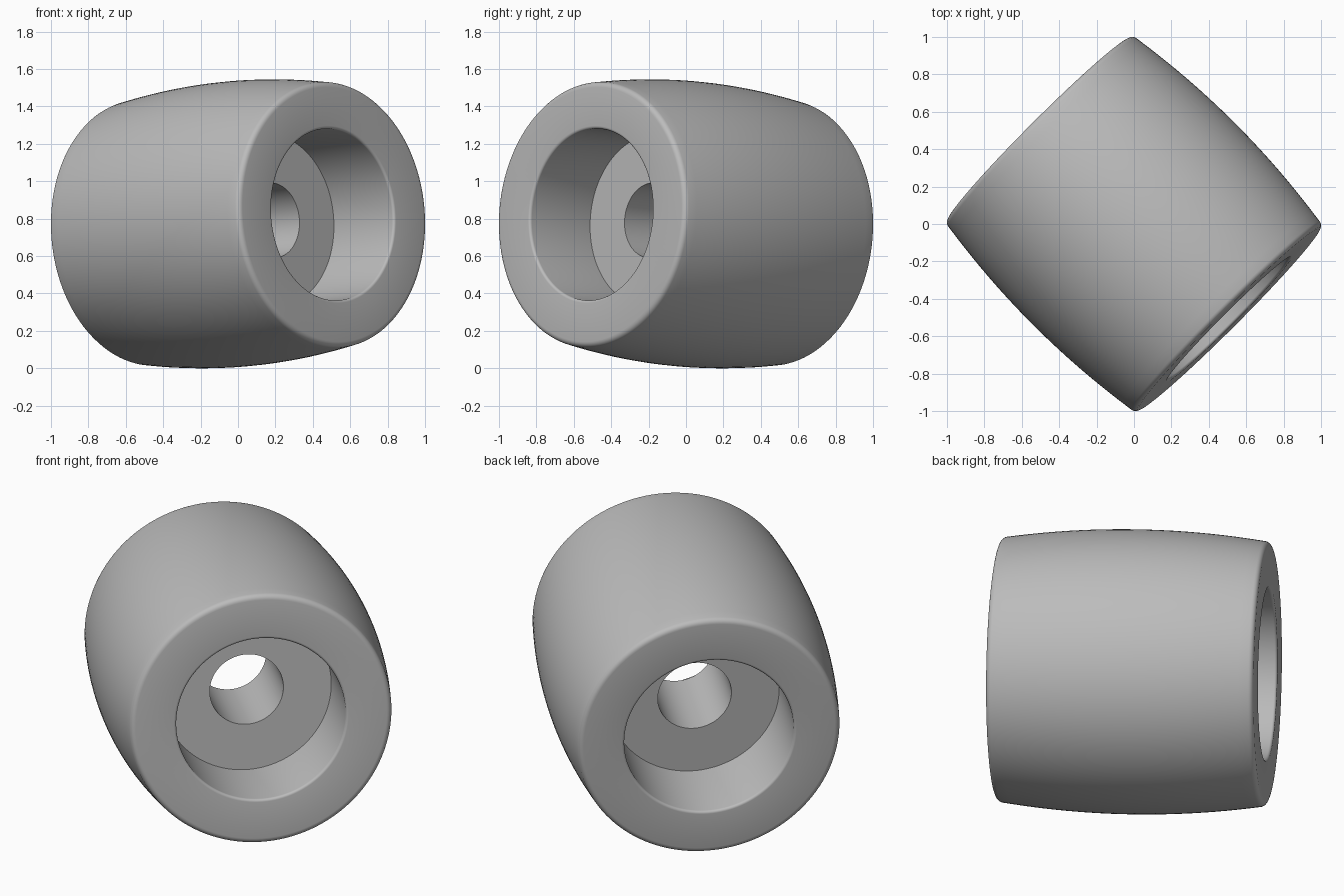
import bpy, bmesh
from math import sin, cos, pi, radians
from mathutils import Matrix

if "Cube" in bpy.data.objects:
    bpy.data.objects.remove(bpy.data.objects["Cube"], do_unlink=True)

HALF_LEN, MID_R, RIM_R = 0.72, 0.763, 0.712
POCKET_R, BORE_R, FLOOR = 0.46, 0.2, 0.265
OUT_F, IN_F = 0.03, 0.015
SEGMENTS = 128


def arc(cx, cr, radius, start, end, steps=5):
    """Fillet points as (axial, radial) pairs."""
    angles = [radians(start + (end - start) * i / steps) for i in range(steps + 1)]
    return [(cx + radius * cos(a), cr + radius * sin(a)) for a in angles]


# Half profile: barrel wall, rounded rim, flat end, pocket wall, pocket floor
edge = HALF_LEN - OUT_F
barrel = [(edge * i / 14, MID_R - (MID_R - RIM_R) * (i / 14) ** 2) for i in range(14)]
half = barrel + arc(edge, RIM_R - OUT_F, OUT_F, 82, 0)
half += arc(HALF_LEN - IN_F, POCKET_R + IN_F, IN_F, 0, -90)
half += [(FLOOR, POCKET_R), (FLOOR, BORE_R)]
# Mirrored half closes the loop through the bore
profile = half + [(-x, r) for x, r in reversed(half[1:])]

# Spin the closed profile around the axle
bm = bmesh.new()
rings = []
for s in range(SEGMENTS):
    a = 2 * pi * s / SEGMENTS
    rings.append([bm.verts.new((x, r * cos(a), r * sin(a))) for x, r in profile])
count = len(profile)
for s, ring in enumerate(rings):
    following = rings[(s + 1) % SEGMENTS]
    for i in range(count):
        j = (i + 1) % count
        bm.faces.new((ring[i], ring[j], following[j], following[i]))
bmesh.ops.recalc_face_normals(bm, faces=bm.faces)

# Lay the roller diagonally with a slight upward tilt, resting on the ground
bm.transform(Matrix.Rotation(radians(-45), 4, "Z") @ Matrix.Rotation(radians(-4), 4, "Y"))
bm.transform(Matrix.Translation((0, 0, -min(v.co.z for v in bm.verts))))
mesh = bpy.data.meshes.new("roller")
bm.to_mesh(mesh)
bm.free()
roller = bpy.data.objects.new("roller", mesh)
bpy.context.collection.objects.link(roller)

# Plain grey finish
grey = bpy.data.materials.new("plain grey")
grey.use_nodes = True
colour = (0.5, 0.5, 0.5, 1)
grey.diffuse_color = colour
grey.node_tree.nodes["Principled BSDF"].inputs["Base Color"].default_value = colour
mesh.materials.append(grey)

# Smooth curves with crisp pocket corners
bpy.ops.object.select_all(action="DESELECT")
roller.select_set(True)
bpy.context.view_layer.objects.active = roller
bpy.ops.object.shade_smooth_by_angle(angle=radians(35))
